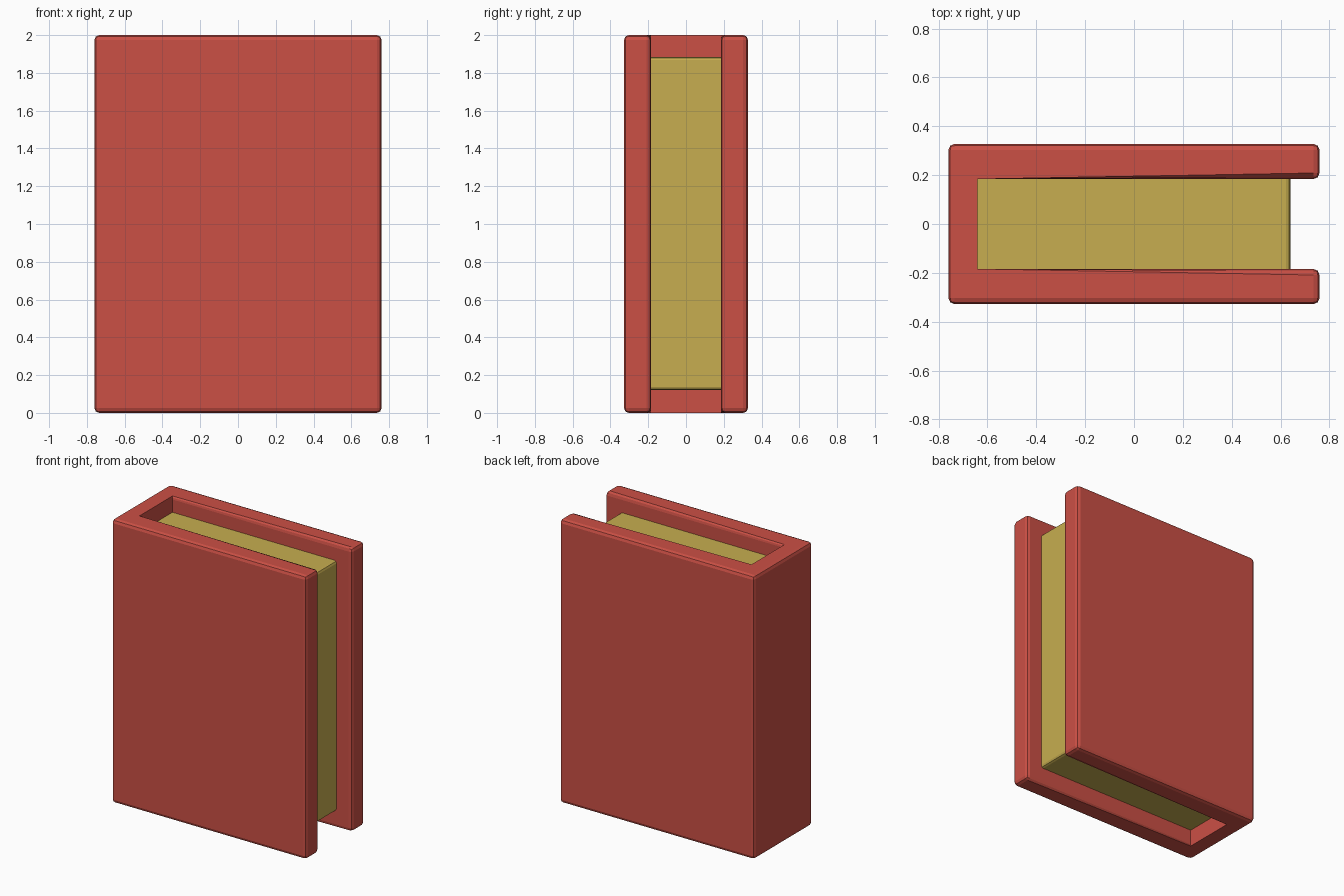
import bpy, bmesh

if "Cube" in bpy.data.objects:
    bpy.data.objects.remove(bpy.data.objects["Cube"])

def material(name, color):
    m = bpy.data.materials.new(name)
    m.diffuse_color = color
    m.use_nodes = True
    m.node_tree.nodes["Principled BSDF"].inputs["Base Color"].default_value = m.diffuse_color
    return m

def prism(name, outline, z0, z1, mat, bevel, is_sharp):
    """Extrude an XY outline and bevel the edges chosen by is_sharp(a, b)."""
    bm = bmesh.new()
    face = bm.faces.new([bm.verts.new((x, y, z0)) for x, y in outline])
    ext = bmesh.ops.extrude_face_region(bm, geom=[face])
    for v in ext["geom"]:
        if isinstance(v, bmesh.types.BMVert):
            v.co.z = z1
    bmesh.ops.recalc_face_normals(bm, faces=bm.faces)
    edges = [e for e in bm.edges if is_sharp(e.verts[0].co, e.verts[1].co)]
    bmesh.ops.bevel(bm, geom=edges, offset=bevel, offset_type='OFFSET',
                    segments=2, profile=0.5, affect='EDGES', clamp_overlap=True)
    bmesh.ops.recalc_face_normals(bm, faces=bm.faces)
    mesh = bpy.data.meshes.new(name)
    bm.to_mesh(mesh)
    bm.free()
    mesh.materials.append(mat)
    obj = bpy.data.objects.new(name, mesh)
    bpy.context.collection.objects.link(obj)
    return obj

X, Y = 0.76, 0.328        # outer half sizes
INX, INY = -0.64, 0.184   # inside of the spine and of the boards

red = material("cover_red", (0.6, 0.08, 0.06, 1))
gold = material("page_gold", (0.57, 0.42, 0.08, 1))

# Cover: two boards joined by the spine; the spine's inner edges stay square
cover = [(-X, -Y), (X, -Y), (X, -INY), (INX, -INY),
         (INX, INY), (X, INY), (X, Y), (-X, Y)]
prism("book_cover", cover, 0, 2, red, 0.025,
      lambda a, b: not (abs(a.x - INX) < 1e-4 and abs(b.x - INX) < 1e-4))

# Page block: only the top and bottom edges at the opening are softened
pages = [(INX, -INY), (0.64, -INY), (0.64, INY), (INX, INY)]
prism("page_block", pages, 0.12, 1.885, gold, 0.018,
      lambda a, b: a.x > 0 and b.x > 0 and abs(a.z - b.z) < 1e-4)
